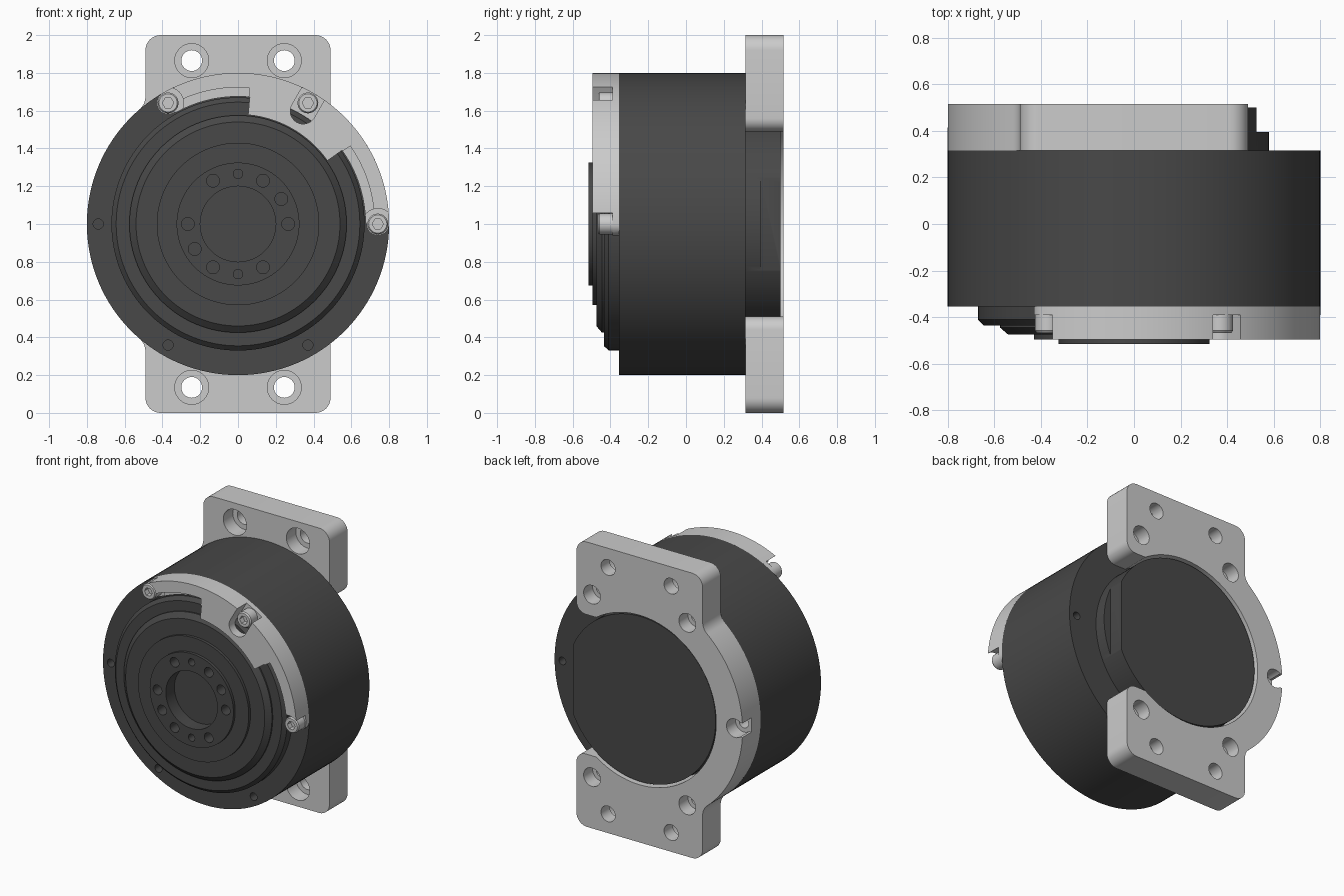
import bpy, bmesh
from math import sin, cos, pi, radians
from mathutils import Vector

if "Cube" in bpy.data.objects:
    bpy.data.objects.remove(bpy.data.objects["Cube"])

dark = bpy.data.materials.new("dark_anodised")
dark.diffuse_color = (0.065, 0.065, 0.065, 1)
dark.use_nodes = True
dark.node_tree.nodes["Principled BSDF"].inputs["Base Color"].default_value = dark.diffuse_color


def pol(r, a):
    """Point in the front plane around the motor axis, angle in degrees."""
    return Vector((r * cos(radians(a)), 1 + r * sin(radians(a))))


def arc(r, a0, a1, n=24, c=None):
    """Arc points about the motor axis, or about centre c."""
    off = c - Vector((0, 1)) if c else Vector((0, 0))
    return [pol(r, a0 + (a1 - a0) * i / n) + off for i in range(n + 1)]


def fillet(prev, p, nxt, d, n=8):
    """Circular corner at p, starting a distance d along each side."""
    prev, p, nxt = Vector(prev), Vector(p), Vector(nxt)
    u, v = (prev - p).normalized(), (nxt - p).normalized()
    w = sin(u.angle(v) / 2)
    out = []
    for i in range(n + 1):
        t = i / n
        b0, b1, b2 = (1 - t) ** 2, 2 * t * (1 - t) * w, t * t
        out.append(((p + u * d) * b0 + p * b1 + (p + v * d) * b2) / (b0 + b1 + b2))
    return out


def finish(bm, name, mat=None):
    bmesh.ops.remove_doubles(bm, verts=bm.verts, dist=1e-5)
    bmesh.ops.recalc_face_normals(bm, faces=bm.faces)
    me = bpy.data.meshes.new(name)
    bm.to_mesh(me)
    bm.free()
    ob = bpy.data.objects.new(name, me)
    bpy.context.collection.objects.link(ob)
    if mat:
        me.materials.append(mat)
    return ob


def lathe(name, prof, c=(0, 1), n=32, mat=None):
    """Spin (radius, y) points around a y-axis through c = (x, z)."""
    bm = bmesh.new()
    rings = [[bm.verts.new((c[0] + r * cos(2 * pi * i / n), y, c[1] + r * sin(2 * pi * i / n)))
              for i in range(n)] for r, y in prof]
    for a, b in zip(rings, rings[1:]):
        for i in range(n):
            bm.faces.new((a[i], a[(i + 1) % n], b[(i + 1) % n], b[i]))
    bmesh.ops.dissolve_degenerate(bm, dist=1e-6, edges=bm.edges)
    return finish(bm, name, mat)


def rod(c, r, y0, y1, n=32):
    return lathe("cutter", [(0, y0), (r, y0), (r, y1), (0, y1)], c, n)


def prism(name, pts, y0, y1, mat=None):
    bm = bmesh.new()
    f = bm.faces.new([bm.verts.new((p[0], y0, p[1])) for p in pts])
    res = bmesh.ops.extrude_face_region(bm, geom=[f])
    for v in res["geom"]:
        if isinstance(v, bmesh.types.BMVert):
            v.co.y = y1
    return finish(bm, name, mat)


def slot(a, r, hw, y0, y1):
    """Round-ended slot open to the rim at angle a."""
    end, side = pol(0.9, a) - pol(0, a), pol(hw, a + 90) - pol(0, a)
    c = pol(0, a)
    return prism("cutter", arc(hw, a + 90, a + 270, 16, pol(r, a)) + [c + end - side, c + end + side], y0, y1)


def cut(ob, cutters):
    bpy.context.view_layer.objects.active = ob
    for c in cutters:
        c.hide_render = True
        m = ob.modifiers.new("cut", "BOOLEAN")
        m.operation, m.solver, m.object = "DIFFERENCE", "EXACT", c
        bpy.ops.object.modifier_apply(modifier=m.name)
        bpy.data.objects.remove(c)


def smooth(ob):
    bpy.ops.object.select_all(action="DESELECT")
    ob.select_set(True)
    bpy.context.view_layer.objects.active = ob
    bpy.ops.object.shade_smooth_by_angle(angle=radians(25))


# Motor housing: stepped output face, main drum and rear hub
housing = lathe("motor_housing", [
    (0, -.42), (.2, -.42), (.2, -.515), (.325, -.515), (.325, -.495), (.43, -.495), (.43, -.475),
    (.54, -.475), (.575, -.445), (.575, -.435), (.645, -.435), (.67, -.41), (.67, -.355),
    (.8, -.355), (.8, .315), (.58, .315), (.58, .5), (0, .5)], n=128, mat=dark)
holes = [rod(pol(.265, a), .034, -.6, -.43, 24) for a in (0, 60, 120, 180, 240, 300, 30, 210)]
holes += [rod(pol(.265, a), .025, -.6, -.43, 24) for a in (90, 270)]
holes += [rod(pol(.74, a), .027, -.5, -.29, 24) for a in (180, 240, 300)]
holes.append(rod(pol(.74, 0), .027, .25, .4, 24))
# flat on the rear hub
holes.append(prism("cutter", [(.525, .5), (.9, .5), (.9, 1.5), (.525, 1.5)], .395, .6))
cut(housing, holes)

# Rear mounting plate: two tabs joined by a half ring on the -x side
rim = arc(.8, 132, 228, 48)
bore = arc(.595, 304.5, 55.5, 80)
corner = (-.49, 1.632)
low_corner = (-.49, .368)
outline = (fillet((-.49, 2), (.49, 2), (.49, 1.5), .08)[::-1]
           + fillet((.49, 2), (-.49, 2), (-.49, 1.5), .08)
           + fillet((-.49, 2), corner, rim[0], .045) + rim
           + fillet(rim[-1], low_corner, (-.49, 0), .045)
           + fillet((-.49, .3), (-.49, 0), (.49, 0), .08)
           + fillet((-.49, 0), (.49, 0), (.49, .5), .08)
           + fillet((.49, 0), (.49, .51), (.3, .51), .07) + bore
           + fillet((.3, 1.49), (.49, 1.49), (.49, 2), .07))
outline = fillet((.49, 1.5), (.49, 2), (-.49, 2), .08) + outline[9:]
plate = prism("mounting_plate", outline, .315, .515)
holes = []
for x in (-.245, .245):
    for z in (.135, 1.865):
        holes.append(lathe("cutter", [(0, .2), (.09, .2), (.09, .42), (.055, .42), (.055, .6), (0, .6)], (x, z)))
for a in (60, 120, 180, 240, 300):
    holes.append(lathe("cutter", [(0, .2), (.036, .2), (.036, .415), (.065, .415), (.065, .6), (0, .6)], pol(.74, a)))
holes.append(slot(180, .75, .05, .415, .6))
cut(plate, holes)

# Front clamp bracket: arc with an inward tab and rounded ends
outline = (arc(.8, 0, 120, 60) + arc(.06, 120, 300, 16, pol(.74, 120))[1:]
           + arc(.675, 119, 84.7, 20) + arc(.58, 84.7, 35.3, 24)
           + arc(.675, 35.3, 1, 20) + arc(.06, 180, 360, 16, pol(.74, 0))[:-1])
bracket = prism("clamp_bracket", outline, -.495, -.355)
cut(bracket, [rod(pol(.74, a), .082, -.6, -.39) for a in (0, 120)]
    + [slot(60, .69, .068, -.6, -.39)]
    + [prism("cutter", arc(.723, a, b, 24) + arc(.6, b, a, 24), -.6, -.405)
       for a, b in ((85.2, 116), (4, 34.8))])

# Socket-head screws holding the bracket
for i, a in enumerate((0, 60, 120)):
    c = pol(.74, a)
    screw = lathe(f"bracket_screw_{i + 1}", [(0, -.385), (.055, -.385), (.055, -.458), (.048, -.467), (0, -.467)], c)
    cut(screw, [rod(c, .03, -.6, -.43, 6)])
    smooth(screw)

for ob in (housing, plate, bracket):
    smooth(ob)
